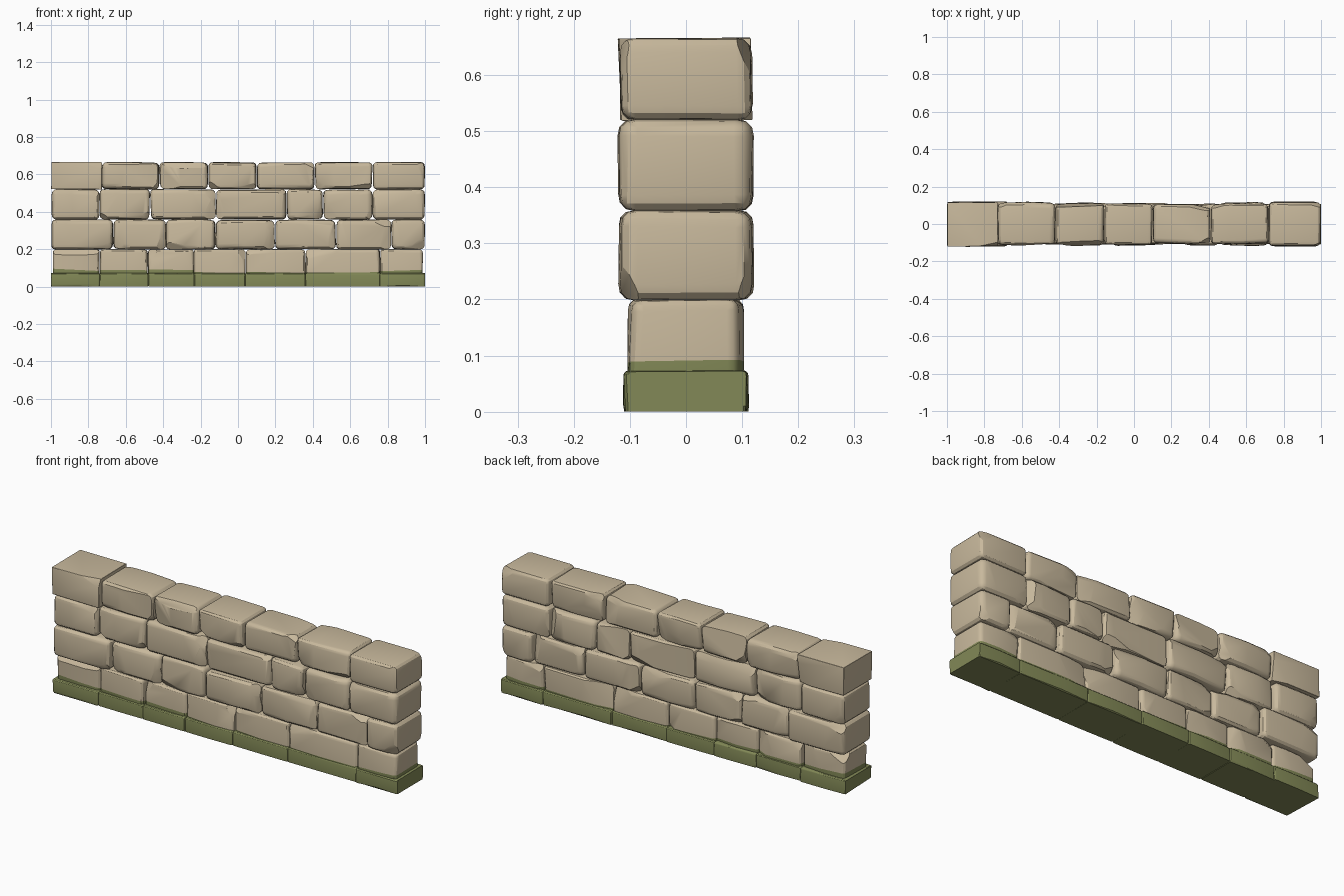
import bpy, bmesh, math, random
from mathutils import Vector

if "Cube" in bpy.data.objects:
    bpy.data.objects.remove(bpy.data.objects["Cube"])

random.seed(11)
R = random.uniform


def material(name, rgb):
    m = bpy.data.materials.new(name)
    m.diffuse_color = (*rgb, 1)
    m.use_nodes = True
    m.node_tree.nodes["Principled BSDF"].inputs["Base Color"].default_value = m.diffuse_color
    return m


SAND = material("sandstone", (0.58, 0.485, 0.335))
MOSS = material("moss green", (0.225, 0.25, 0.095))


def stone(name, x0, x1, y, z0, z1, wobble=0.012, bevel=0.024, chips=3, moss=None):
    """Rough block: jittered box, rounded edges, a few chipped corners."""
    bm = bmesh.new()
    bmesh.ops.create_cube(bm, size=1)
    for v in bm.verts:
        v.co = Vector(((x0 + x1) / 2 + v.co.x * (x1 - x0), v.co.y * 2 * y,
                       (z0 + z1) / 2 + v.co.z * (z1 - z0)))
    # split the long side so the faces become uneven
    mid = x0 + (x1 - x0) * R(0.35, 0.65)
    bmesh.ops.bisect_plane(bm, geom=bm.verts[:] + bm.edges[:] + bm.faces[:],
                           plane_co=(mid, 0, 0), plane_no=(1, 0, R(-0.3, 0.3)))
    cx, cz = (x0 + x1) / 2, (z0 + z1) / 2
    for v in bm.verts:
        inner = min(abs(v.co.x - x0), abs(v.co.x - x1)) > 0.02
        v.co.y -= math.copysign(R(0, wobble * (0.6 if inner else 1.3)), v.co.y)
        v.co.z -= math.copysign(R(0, wobble * 0.5), v.co.z - cz)
        if not inner:
            v.co.x -= math.copysign(R(0, wobble * 0.7), v.co.x - cx)
    bm.normal_update()
    sharp = [e for e in bm.edges if e.calc_face_angle(0) > 0.7]
    bmesh.ops.bevel(bm, geom=sharp, offset=bevel, segments=3, profile=0.55,
                    affect='EDGES', clamp_overlap=True)
    # chipped corners
    for i in range(chips):
        n = Vector((R(-0.6, 0.6), (-1) ** i * R(0.6, 1), R(-0.8, 0.8))).normalized()
        d = max(v.co.dot(n) for v in bm.verts) - R(0.006, 0.018)
        bmesh.ops.bisect_plane(bm, geom=bm.verts[:] + bm.edges[:] + bm.faces[:],
                               plane_co=n * d, plane_no=n, clear_outer=True)
        bmesh.ops.holes_fill(bm, edges=[e for e in bm.edges if e.is_boundary], sides=0)
    # moss line: sloping cut, colour below it
    if moss:
        a, b = moss
        co = Vector((x0, 0, a))
        n = Vector(((a - b) / (x1 - x0), R(-0.03, 0.03), 1)).normalized()
        bmesh.ops.bisect_plane(bm, geom=bm.verts[:] + bm.edges[:] + bm.faces[:],
                               plane_co=co, plane_no=n)
        for f in bm.faces:
            f.material_index = int((f.calc_center_median() - co).dot(n) < 0)
    bmesh.ops.recalc_face_normals(bm, faces=bm.faces[:])
    me = bpy.data.meshes.new(name)
    bm.to_mesh(me)
    bm.free()
    ob = bpy.data.objects.new(name, me)
    bpy.context.collection.objects.link(ob)
    me.materials.append(SAND)
    me.materials.append(MOSS)
    return ob


# upper courses: bottom, top, seams between stones
courses = [
    (0.197, 0.36, [-1, -0.67, -0.385, -0.12, 0.20, 0.525, 0.82, 1]),
    (0.356, 0.522, [-1, -0.74, -0.47, -0.12, 0.26, 0.455, 0.72, 1]),
    (0.518, 0.667, [-1, -0.73, -0.42, -0.16, 0.10, 0.41, 0.72, 1]),
]
for c, (z0, z1, xs) in enumerate(courses, 2):
    for i in range(7):
        end = i in (0, 6)
        stone(f"course_{c}_stone_{i + 1}", xs[i] - (0.002 if i else 0),
              xs[i + 1] + (0.002 if i < 6 else 0),
              0.122 if end else R(0.11, 0.12), z0, z1,
              wobble=0.007 if end else 0.012, bevel=R(0.022, 0.03),
              chips=2 if end else 4)

# base course: tapered stones standing in a mossy foot
xs = [-1, -0.74, -0.48, -0.235, 0.04, 0.36, 0.76, 1]
line = [0.098, 0.085, 0.088, 0.082, 0.075, 0.074, 0.078, 0.092]
for i in range(7):
    x0, x1 = xs[i] - 0.002 * (i > 0), xs[i + 1] + 0.002 * (i < 6)
    stone(f"base_stone_{i + 1}", x0 + 0.008 * (i == 0), x1 - 0.008 * (i == 6),
          R(0.099, 0.106), 0.02, 0.202, wobble=0.01, bevel=0.02, chips=3,
          moss=(line[i] + R(-0.006, 0.006), line[i + 1] + R(-0.006, 0.006)))
    foot = stone(f"mossy_foot_{i + 1}", x0, x1, R(0.107, 0.114), 0, 0.074,
                 wobble=0.004, bevel=0.01, chips=0, moss=(1, 1))
    # seat the foot flat on the ground and flush with the wall ends
    low = min(v.co.z for v in foot.data.vertices)
    for v in foot.data.vertices:
        if v.co.z < low + 0.006:
            v.co.z = 0
        if abs(v.co.x) > 0.994:
            v.co.x = math.copysign(1, v.co.x)

# smooth shading with crisp chips
for ob in bpy.context.scene.objects:
    ob.select_set(True)
    bpy.context.view_layer.objects.active = ob
bpy.ops.object.shade_smooth_by_angle(angle=math.radians(32))
